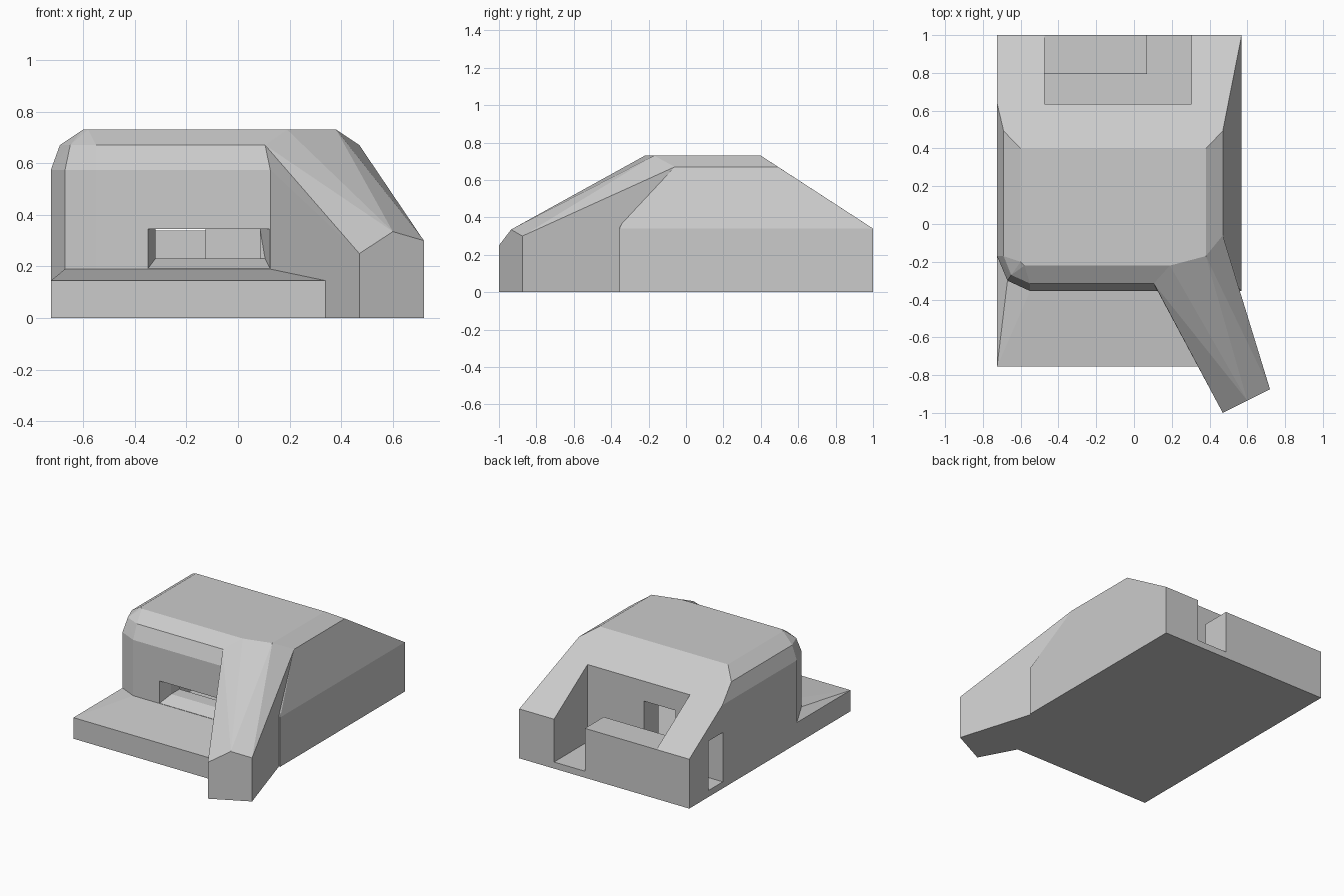
import bpy, bmesh

if "Cube" in bpy.data.objects:
    bpy.data.objects.remove(bpy.data.objects["Cube"])


def hull(name, pts):
    """Convex solid around a few points."""
    bm = bmesh.new()
    for p in pts:
        bm.verts.new(p)
    res = bmesh.ops.convex_hull(bm, input=bm.verts)
    junk = {v for v in res["geom_interior"] + res["geom_unused"]
            if isinstance(v, bmesh.types.BMVert)}
    bmesh.ops.delete(bm, geom=list(junk), context='VERTS')
    bmesh.ops.recalc_face_normals(bm, faces=bm.faces)
    me = bpy.data.meshes.new(name)
    bm.to_mesh(me)
    bm.free()
    ob = bpy.data.objects.new(name, me)
    bpy.context.collection.objects.link(ob)
    return ob


def box(name, x0, x1, y0, y1, z0, z1):
    return hull(name, [(x, y, z) for x in (x0, x1) for y in (y0, y1) for z in (z0, z1)])


def combine(target, tool, op):
    """Apply a boolean and discard the helper."""
    tool.hide_render = True
    m = target.modifiers.new(op, 'BOOLEAN')
    m.operation, m.solver, m.object = op, 'EXACT', tool
    bpy.context.view_layer.objects.active = target
    bpy.ops.object.modifier_apply(modifier=m.name)
    bpy.data.objects.remove(tool)


def level(z, *xy):
    return [(x, y, z) for x, y in xy]


# Main shell: flat roof, bevelled shoulders, sloping rear
corner = [(-.725, -.17), (-.67, -.30), (-.55, -.355), (.125, -.355)]
bunker = hull("bunker_shell",
    level(0, (-.725, 1), *corner, (.57, -.355), (.57, 1)) +
    level(.34, (-.725, 1), (.57, -.355), (.57, 1)) +
    level(.574, (-.725, .64), *corner) +
    level(.67, (-.69, .492), (-.69, -.17), (-.65, -.27), (-.55, -.315),
          (.105, -.315), (.47, -.06), (.47, .492)) +
    level(.73, (-.6, .4), (-.6, -.2), (-.58, -.22), (.19, -.22), (.38, -.17), (.38, .4)))

# Descending wing wall at the front right
wing = hull("wing_wall",
    level(0, (.125, -.355), (.47, -1), (.72, -.875), (.57, -.4), (.47, -.06)) +
    [(.47, -1, .25), (.6, -.935, .335), (.72, -.875, .30), (.57, -.4, .34),
     (.125, -.355, .574), (.105, -.315, .67), (.47, -.06, .67),
     (.19, -.22, .73), (.38, -.17, .73)])

# Low sloping apron in front of the firing slot
apron = hull("apron",
    level(0, (-.725, -.755), (.34, -.755), (.34, -.17), (-.725, -.17)) +
    level(.145, (-.725, -.755), (.34, -.755), (-.725, -.17)) +
    level(.19, (-.67, -.30), (-.55, -.355), (.125, -.355), (.125, -.2), (-.6, -.2)))

combine(bunker, wing, 'UNION')
combine(bunker, apron, 'UNION')

# Rear recess, trench, entrance gap, side passage, inner room, doorway, slot throat
for name, *dims in [
        ("rear_recess", -.475, .305, .635, 1.1, .34, 1),
        ("trench", -.475, .305, .635, .795, .045, .5),
        ("entrance_gap", .07, .305, .7, 1.1, .045, .5),
        ("side_passage", -.8, -.4, .635, .79, .045, .385),
        ("room", -.475, .305, -.18, .48, .045, .58),
        ("doorway", -.365, -.125, .4, .7, .045, .44),
        ("slot_throat", -.32, .085, -.3, -.1, .23, .345)]:
    combine(bunker, box(name, *dims), 'DIFFERENCE')

# Splayed mouth of the firing slot
mouth = hull("slot_mouth", [(x, -.36, z) for x in (-.35, .125) for z in (.19, .345)] +
             [(-.32, -.27, z) for z in (.23, .345)] + [(.105, -.27, .23), (.085, -.27, .345)])
combine(bunker, mouth, 'DIFFERENCE')
